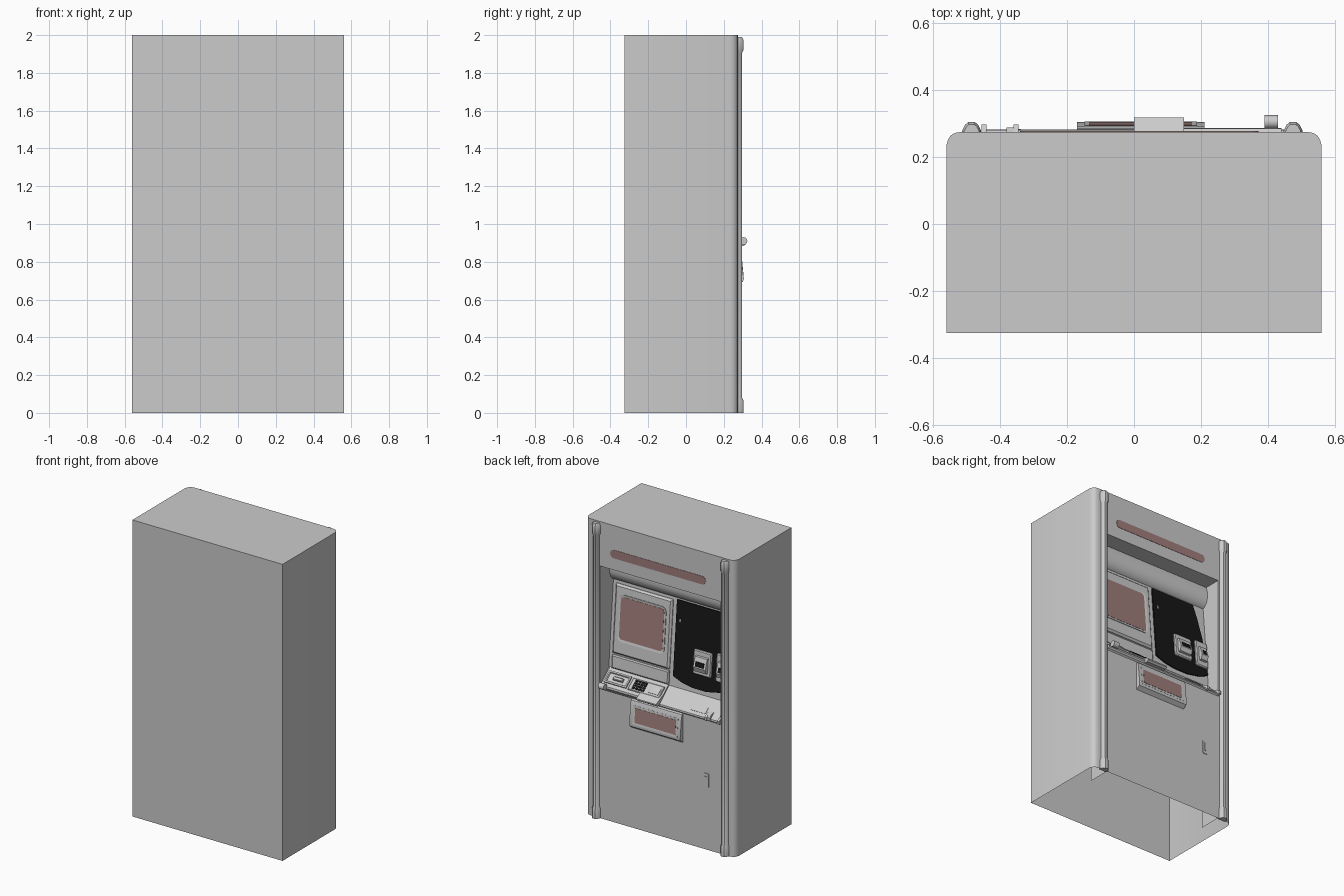
import bpy, bmesh, math

if "Cube" in bpy.data.objects:
    bpy.data.objects.remove(bpy.data.objects["Cube"])


def material(name, rgb):
    m = bpy.data.materials.new(name)
    m.diffuse_color = (*rgb, 1)
    m.use_nodes = True
    m.node_tree.nodes["Principled BSDF"].inputs["Base Color"].default_value = m.diffuse_color
    return m


RED = material("dark_red", (0.35, 0.21, 0.20))
BLACK = material("black", (0.008, 0.008, 0.008))

# sloped working planes: (y at zb, zb, dy/dz)
WALL = (0.18, 0.98, -0.086)
FRONT = (0.275, 0.0, 0.0)
TRAY = (0.285, 0.905, -1.235)


def finish(name, bm, mat=None, solid=True):
    if solid:
        bmesh.ops.recalc_face_normals(bm, faces=bm.faces[:])
    me = bpy.data.meshes.new(name)
    bm.to_mesh(me)
    bm.free()
    ob = bpy.data.objects.new(name, me)
    bpy.context.collection.objects.link(ob)
    if mat:
        me.materials.append(mat)
    return ob


def loft(name, rings, mat=None, steps=()):
    """Skin rings of points; steps are (inset, depth) pairs on the last cap."""
    bm = bmesh.new()
    rows = [[bm.verts.new(p) for p in r] for r in rings]
    n = len(rows[0])
    for a, b in zip(rows, rows[1:]):
        for i in range(n):
            j = (i + 1) % n
            bm.faces.new((a[i], a[j], b[j], b[i]))
    bm.faces.new(rows[0][::-1])
    cap = bm.faces.new(rows[-1])
    bmesh.ops.recalc_face_normals(bm, faces=bm.faces[:])
    for t, d in steps:
        bmesh.ops.inset_region(bm, faces=[cap], thickness=t, depth=d, use_even_offset=True)
    return finish(name, bm, mat, solid=not steps)


def plate(name, plane, pts, w0, w1, mat=None, steps=()):
    """Outline of (x, z) points on a sloped plane, raised from w0 to w1."""
    yb, zb, k = plane
    ln = math.hypot(1, k)
    ring = lambda w: [(x, yb + (z - zb) * k + w / ln, z - w * k / ln) for x, z in pts]
    return loft(name, [ring(w0), ring(w1)], mat, steps)


def rect(x0, x1, z0, z1, r=0.0, n=4):
    if r == 0:
        return [(x0, z0), (x1, z0), (x1, z1), (x0, z1)]
    out = []
    for q, (cx, cz) in enumerate([(x1 - r, z1 - r), (x0 + r, z1 - r), (x0 + r, z0 + r), (x1 - r, z0 + r)]):
        for i in range(n + 1):
            a = math.pi / 2 * (q + i / n)
            out.append((cx + r * math.cos(a), cz + r * math.sin(a)))
    return out


def prism_x(name, prof, x0, x1, mat=None):
    return loft(name, [[(x, y, z) for y, z in prof] for x in (x0, x1)], mat)


# cabinet shell: open underneath, rounded corners on the service side
W = 0.45
bm = bmesh.new()
half = [(W, 0.275), (0.515, 0.275), (0.535, 0.272), (0.548, 0.264), (0.556, 0.25), (0.56, 0.235), (0.56, -0.325)]
outline = half + [(-x, y) for x, y in reversed(half)]
low = [bm.verts.new((x, y, 0)) for x, y in outline]
top = [bm.verts.new((x, y, 2)) for x, y in outline]
for i in range(len(outline) - 1):
    bm.faces.new((low[i + 1], low[i], top[i], top[i + 1]))
bm.faces.new(top[::-1])
for s in (-1, 1):      # inner side walls of the recess
    q = [(0.12, 0), (0.275, 0), (0.275, 1.70), (0.12, 1.70)]
    bm.faces.new([bm.verts.new((s * W, y, z)) for y, z in q])
finish("cabinet", bm)

# fascia: header, hood, sloped wall, shelf and lower door in one profile
prof = [(0.275, 2.0), (0.275, 1.70), (0.16, 1.70), (0.172, 1.66), (0.172, 1.62), (0.16, 1.585),
        (0.14, 1.565), (0.13, 1.56), (0.18, 0.98), (0.28, 0.89), (0.282, 0.88), (0.275, 0.872), (0.275, 0.0)]
bm = bmesh.new()
rows = [(bm.verts.new((-W, y, z)), bm.verts.new((W, y, z))) for y, z in prof]
for a, b in zip(rows, rows[1:]):
    bm.faces.new((a[0], a[1], b[1], b[0]))
finish("fascia", bm)

# header light strip
plate("header_strip", FRONT, rect(-0.34, 0.372, 1.78, 1.836, 0.027), -0.01, 0.002, RED)

# corner rails with thicker end caps
thick, thin = (0.03, 0.304), (0.024, 0.297)
levels = [(0, *thick), (0.065, *thick), (0.08, *thin), (1.905, *thin), (1.92, *thick), (1.975, *thick), (1.99, *thin)]
section = [(-1, 0), (-0.95, 0.35), (-0.65, 0.8), (-0.35, 1), (0.35, 1), (0.65, 0.8), (0.95, 0.35), (1, 0)]
for side, cx in (("left", 0.475), ("right", -0.485)):
    loft(side + "_rail", [[(cx + u * w, 0.265 + v * (y - 0.265), z) for u, v in section] for z, w, y in levels])

# screen unit
plate("screen_bezel", WALL, rect(0.0, 0.425, 1.085, 1.54), -0.01, 0.004, steps=[(0.012, 0.012)])
plate("screen_frame", WALL, rect(0.037, 0.39, 1.175, 1.482, 0.035), 0, 0.020, steps=[(0.014, -0.003)])
plate("screen", WALL, rect(0.052, 0.375, 1.19, 1.467, 0.022), 0, 0.0185, RED)
plate("lower_bezel", WALL, rect(0.0, 0.425, 0.985, 1.075), -0.01, 0.006, steps=[(0.008, 0.006)])

# black reader panel, flared on its outer edge
edge = [(-0.03, 1.55), (-0.36, 1.55), (-0.39, 1.45), (-0.42, 1.32), (-0.44, 1.18), (-0.447, 1.06),
        (-0.38, 1.03), (-0.28, 1.01), (-0.18, 1.01), (-0.10, 1.023), (-0.03, 1.05)]
plate("reader_panel", WALL, edge, -0.005, 0.008, BLACK)
plate("indicator", WALL, rect(-0.068, -0.06, 1.41, 1.43), 0, 0.011)

# card reader and receipt slot
for name, x0, x1, z0, z1 in (("card_reader", -0.315, -0.18, 1.11, 1.27), ("receipt_slot", -0.445, -0.35, 1.10, 1.285)):
    plate(name + "_base", WALL, rect(x0, x1, z0, z1, 0.01, 2), 0, 0.016, steps=[(0.006, 0.006)])
    zm = (z0 + z1) / 2
    prism_x(name + "_mouth", [(0.17, zm + 0.05), (0.192, zm + 0.045), (0.215, zm - 0.02), (0.205, zm - 0.05), (0.17, zm - 0.055)],
            x0 + 0.022, x1 - 0.022)
    prism_x(name + "_opening", [(0.195, zm + 0.018), (0.208, zm + 0.015), (0.2165, zm - 0.012), (0.2, zm - 0.012)],
            x0 + 0.036, x1 - 0.036, BLACK)

# keypad tray
prism_x("keypad_tray", [(0.18, 0.99), (0.285, 0.905), (0.287, 0.893), (0.28, 0.88), (0.18, 0.9)], 0.0, 0.44)
prism_x("tray_lip", [(0.25, 0.936), (0.30, 0.912), (0.318, 0.902), (0.318, 0.894), (0.305, 0.884), (0.26, 0.884)], 0.0, 0.15)
plate("keypad_base", TRAY, rect(0.012, 0.245, 0.918, 0.970), 0, 0.006, steps=[(0.004, 0.003)])
plate("side_plate", TRAY, rect(0.025, 0.105, 0.928, 0.960), 0, 0.012, steps=[(0.004, 0.002)])
plate("side_well", TRAY, rect(0.26, 0.425, 0.920, 0.972), 0, 0.010, steps=[(0.01, 0), (0.004, -0.008)])
plate("well_block", TRAY, rect(0.30, 0.37, 0.938, 0.952), 0, 0.014, steps=[(0.004, 0.004)])
for r in range(4):
    for c in range(4):
        x, z = 0.130 + 0.0235 * c, 0.925 + 0.0105 * r
        plate(f"key_{r}_{c}", TRAY, rect(x, x + 0.018, z, z + 0.0078), 0.004, 0.014, BLACK)

# round knob at the tray end
prism_x("tray_knob", [(0.305 + 0.02 * math.cos(a), 0.91 + 0.02 * math.sin(a))
                      for a in (math.tau * i / 16 for i in range(16))], 0.39, 0.43)

# prongs of the holder on the shelf
for i, (x0, x1, y1) in enumerate([(-0.38, -0.36, 0.288), (-0.36, -0.345, 0.297), (-0.455, -0.44, 0.297)]):
    prism_x(f"holder_prong_{i}", [(0.24, 0.925), (0.275, 0.915), (y1, 0.90), (y1, 0.88), (0.27, 0.875)], x0, x1)
plate("shelf_plate", (0.28, 0.89, -1.11), rect(-0.33, -0.22, 0.905, 0.935), 0, 0.003)

# cash dispenser below the tray
prism_x("dispenser", [(0.27, 0.875), (0.285, 0.865), (0.292, 0.845), (0.305, 0.71), (0.302, 0.695), (0.27, 0.672)], -0.17, 0.21)
DISP = (0.305, 0.71, -0.096)
plate("dispenser_frame", DISP, rect(-0.148, 0.188, 0.712, 0.838), -0.003, 0.001, steps=[(0.012, 0), (0.003, -0.001)])
plate("dispenser_window", DISP, rect(-0.133, 0.172, 0.727, 0.823), -0.003, 0.0015, RED)

# door handle
plate("door_handle", FRONT, rect(-0.365, -0.325, 0.42, 0.515, 0.008, 2), -0.005, 0.004, steps=[(0.006, 0)])
plate("door_latch", FRONT, rect(-0.353, -0.337, 0.44, 0.495), 0, 0.008)

bpy.ops.object.select_all(action='SELECT')
bpy.context.view_layer.objects.active = bpy.data.objects["cabinet"]
bpy.ops.object.shade_smooth_by_angle(angle=math.radians(30))
